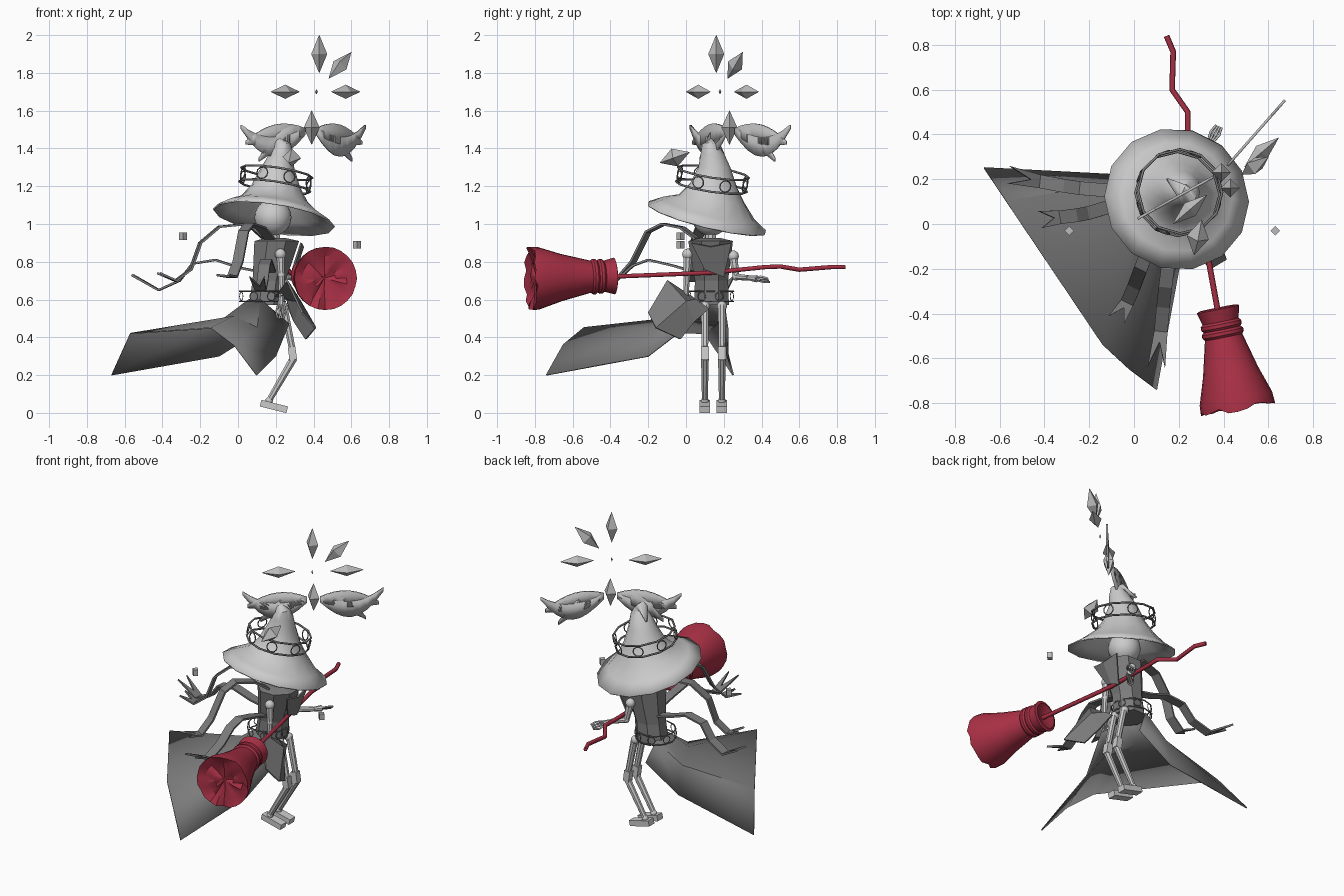
import bpy, bmesh, math, random
from mathutils import Vector, Matrix

random.seed(4)
cube = bpy.data.objects.get("Cube")
if cube:
    bpy.data.objects.remove(cube, do_unlink=True)


def material(name, colour):
    mat = bpy.data.materials.new(name)
    mat.use_nodes = True
    mat.diffuse_color = (*colour, 1)
    mat.node_tree.nodes["Principled BSDF"].inputs["Base Color"].default_value = (*colour, 1)
    return mat


LIGHT = material("light grey", (.6, .6, .6))
GEM = material("crystal grey", (.5, .5, .5))
DARK = material("dark grey", (.2, .2, .2))
RED = material("broom red", (.4, .03, .06))


def finish(name, bm, mat, smooth=None, thickness=0):
    """Turn a bmesh into a finished object."""
    bmesh.ops.recalc_face_normals(bm, faces=bm.faces[:])
    mesh = bpy.data.meshes.new(name)
    bm.to_mesh(mesh)
    bm.free()
    mesh.materials.append(mat)
    obj = bpy.data.objects.new(name, mesh)
    bpy.context.collection.objects.link(obj)
    if thickness:
        solid = obj.modifiers.new("thickness", "SOLIDIFY")
        solid.thickness, solid.offset = thickness, 0
    if smooth:
        bpy.ops.object.select_all(action="DESELECT")
        obj.select_set(True)
        bpy.context.view_layer.objects.active = obj
        bpy.ops.object.shade_smooth_by_angle(angle=math.radians(smooth))
    return obj


def circle(centre, radius, normal, sides, phase=0):
    """Points of a polygon square to a normal."""
    n = Vector(normal).normalized()
    a = (Vector((1, 0, 0)) - n * n.x).normalized()
    b = n.cross(a)
    turns = [math.tau * (i + phase) / sides for i in range(sides)]
    return [Vector(centre) + (a * math.cos(t) + b * math.sin(t)) * radius for t in turns]


def skin(name, rows, mat, closed=False, caps=False, **options):
    """Join rows of points with quads."""
    bm = bmesh.new()
    rows = [[bm.verts.new(p) for p in row] for row in rows]
    count = len(rows[0])
    for low, high in zip(rows, rows[1:]):
        for i in range(count if closed else count - 1):
            j = (i + 1) % count
            bm.faces.new((low[i], low[j], high[j], high[i]))
    if caps:
        bm.faces.new(rows[0])
        bm.faces.new(rows[-1])
    return finish(name, bm, mat, **options)


def limb(name, start, end, r1, r2, mat=LIGHT, sides=8):
    axis = Vector(end) - Vector(start)
    rows = [circle(start, r1, axis, sides, .5), circle(end, r2, axis, sides, .5)]
    return skin(name, rows, mat, closed=True, caps=True)


def tube(name, points, radius, mat, cyclic=False):
    curve = bpy.data.curves.new(name, "CURVE")
    curve.dimensions, curve.bevel_depth, curve.bevel_resolution = "3D", radius, 1
    curve.use_fill_caps = True
    spline = curve.splines.new("POLY")
    spline.points.add(len(points) - 1)
    for slot, p in zip(spline.points, points):
        slot.co = (*p, 1)
    spline.use_cyclic_u = cyclic
    curve.materials.append(mat)
    obj = bpy.data.objects.new(name, curve)
    bpy.context.collection.objects.link(obj)
    bpy.ops.object.select_all(action="DESELECT")
    obj.select_set(True)
    bpy.context.view_layer.objects.active = obj
    bpy.ops.object.convert(target="MESH")


def ball(name, centre, radius, mat=LIGHT, segments=12):
    bm = bmesh.new()
    bmesh.ops.create_uvsphere(bm, u_segments=segments, v_segments=segments // 2 + 2,
                              radius=radius, matrix=Matrix.Translation(centre))
    finish(name, bm, mat, smooth=60)


def box(name, centre, size, mat=LIGHT, angle=0, axis="Z"):
    bm = bmesh.new()
    place = Matrix.Translation(centre) @ Matrix.Rotation(math.radians(angle), 4, axis)
    bmesh.ops.create_cube(bm, size=1, matrix=place @ Matrix.Diagonal((*size, 1)))
    finish(name, bm, mat)


def crystal(name, centre, direction, length, width):
    d = Vector(direction).normalized()
    rows = [circle(Vector(centre) + d * length * t, r, d, 4)
            for t, r in ((-.5, .001), (0, width / 2), (.5, .001))]
    skin(name, rows, GEM, closed=True, caps=True)


# Pointed hat with a tilted brim and a folded tip
tilt, up = Vector((.156, .25, 1)), Vector((0, 0, 1))
hat = [((.19, .11, 1.03), .325, tilt), ((.19, .12, 1.075), .25, tilt),
       ((.19, .135, 1.13), .175, tilt + up), ((.2, .145, 1.2), .125, tilt + up * 2),
       ((.21, .15, 1.3), .083, up), ((.23, .14, 1.37), .06, up),
       ((.235, .13, 1.415), .042, (-.3, .1, 1)), ((.21, .15, 1.43), .028, (-.7, .4, .3)),
       ((.15, .2, 1.37), .003, (-.6, .4, -.6))]
skin("hat", [circle(c, r, n, 14) for c, r, n in hat], LIGHT, closed=True,
     smooth=50, thickness=.008)
ball("head", (.185, .13, 1.035), .098, segments=20)
limb("neck", (.2, .13, .88), (.19, .13, .97), .03, .03)


# Paired hoops joined by small rings, around the hat and the hips
def hoop_band(name, centre, radius, normal, gap, wire):
    n = Vector(normal).normalized()
    for side in (-.5, .5):
        tube(name + "_hoop", circle(Vector(centre) + n * gap * side, radius, n, 12),
             wire, DARK, True)
    for p in circle(centre, radius, n, 8, .5):
        tube(name + "_link", circle(p, gap * .42, p - Vector(centre), 10), wire * .6, DARK, True)


hoop_band("hat", (.2, .14, 1.235), .19, (.15, .15, 1), .075, .006)
hoop_band("hip", (.13, .13, .617), .122, up, .055, .004)

# Floating crystals
along = Vector((.76, .65, 0))
crystal("crest_crystal", (.39, .23, 1.51), up, .18, .085)
crystal("top_crystal", (.43, .16, 1.9), up, .2, .085)
crystal("slanted_crystal", (.54, .26, 1.84), (.12, .08, .14), .2, .085)
crystal("near_side_crystal", (.25, .065, 1.7), along, .2, .075)
crystal("far_side_crystal", (.57, .32, 1.7), along, .2, .075)
crystal("tiny_crystal", (.415, .18, 1.7), up, .025, .015)
crystal("fallen_crystal", (.285, -.06, 1.352), (.03, .14, .05), .17, .1)

# Crest wings, each of three curved feathers
feathers = [(.43, .09, .05), (.4, -.06, .05), (.32, -.15, .045)]
for side, out in (("near", Vector((-.87, -.48, 0))), ("far", Vector((.66, .75, 0)))):
    for reach, lift, width in feathers:
        rows = []
        for i in range(9):
            t = i / 8
            middle = -.11 * math.sin(t * math.pi * .8) * (lift > 0) + lift * t ** 2
            half = width * math.sin(math.pi * min(t * .85 + .1, 1)) + .002
            base = Vector((.39, .23, 1.49)) + out * (.04 + (reach - .04) * t)
            rows.append([base + up * (middle + half), base + up * (middle - half)])
        skin(side + "_wing_feather", rows, GEM, smooth=40, thickness=.012)

# Torso, lapel and floating cubes
torso = [((.15, .135, .57), .1), ((.165, .135, .7), .095), ((.205, .13, .91), .128),
         ((.2, .13, .925), .06)]
skin("torso", [circle(c, r, up, 8, .5) for c, r in torso], DARK, closed=True, caps=True)
skin("lapel", [[(.335, .03, .9), (.345, .13, .88), (.335, .24, .9)],
               [(.29, .1, .76), (.3, .15, .74), (.285, .2, .72)]], DARK, thickness=.01)
for name, spot in (("near_cube", (-.29, -.03, .935)), ("far_cube", (.63, -.03, .89))):
    box(name, spot, (.03, .03, .04), GEM, 45)

# Flared cape, listed as hem, middle and waist
cape = [[(-.67, .25, .2), (-.57, .1, .42), (-.14, -.54, .45), (-.02, -.65, .36), (.1, -.74, .2)],
        [(-.1, .22, .3), (-.1, .18, .48), (-.02, .0, .51), (.1, -.16, .45), (.2, -.2, .3)],
        [(.14, .22, .45), (.08, .2, .6), (.06, .12, .6), (.12, .05, .6), (.27, .02, .47)]]
skin("cape", cape, DARK, smooth=35, thickness=.008)

# Blown front coat flap
flap = [[(.2, .02, .62), (.26, .05, .6), (.27, .12, .55)],
        [(.26, -.1, .7), (.33, 0, .59), (.3, .04, .48)],
        [(.34, -.2, .53), (.41, -.16, .45), (.36, -.03, .39)]]
skin("coat_flap", flap, DARK, thickness=.01)


# Four trailing ribbons with forked ends
def ribbon(name, path):
    path = [Vector(p) for p in path]
    run = path[-1] - path[0]
    side = Vector((-run.y, run.x, 0)).normalized() * .03
    rows = [[p - side, p, p + side] for p in path]
    last = path[-1] - path[-2]
    rows[-1] = [path[-1] - side * 1.3, path[-1] - last * .7, path[-1] + side * 1.3]
    skin(name, rows, DARK, thickness=.012)


ribbon("side_high_ribbon", [(.14, .13, .92), (.05, .12, 1), (-.1, .08, .985), (-.2, .05, .9),
                            (-.25, .04, .76), (-.33, .03, .7), (-.42, .02, .74)])
ribbon("side_low_ribbon", [(.1, .15, .75), (0, .15, .77), (-.12, .15, .81), (-.24, .16, .79),
                           (-.31, .17, .7), (-.42, .19, .65), (-.56, .22, .73)])
ribbon("front_high_ribbon", [(.17, .06, .92), (.12, -.02, .98), (.06, -.12, 1), (.03, -.2, .96),
                             (0, -.28, .8), (-.03, -.35, .72), (-.08, -.43, .73)])
ribbon("front_low_ribbon", [(.17, .03, .75), (.16, -.07, .78), (.15, -.2, .81), (.14, -.28, .78),
                            (.13, -.37, .7), (.12, -.48, .65), (.1, -.64, .72)])

# Jointed legs
for side, y in (("right", .1), ("left", .19)):
    ball(side + "_hip", (.235, y, .565), .027)
    limb(side + "_thigh", (.24, y, .57), (.285, y, .35), .022, .019)
    box(side + "_knee", (.288, y, .315), (.04, .042, .07), angle=-8, axis="Y")
    limb(side + "_shin", (.295, y, .29), (.17, y, .075), .022, .017)
    ball(side + "_ankle", (.165, y, .065), .02)
    box(side + "_foot", (.19, y, .034), (.145, .055, .036), angle=14, axis="Y")

# Right arm hanging down, left arm reaching out
arms = {"right": [(.225, .01, .84), (.23, .005, .73), (.23, 0, .62), (.228, 0, .57)],
        "left": [(.23, .25, .83), (.25, .265, .72), (.32, .33, .715), (.345, .375, .71)]}
for side, (shoulder, elbow, wrist, palm) in arms.items():
    ball(side + "_shoulder", shoulder, .03)
    limb(side + "_upper_arm", shoulder, elbow, .024, .019)
    ball(side + "_elbow", elbow, .02)
    limb(side + "_forearm", elbow, wrist, .018, .015)
    limb(side + "_palm", wrist, palm, .013, .02)
    reach = (Vector(palm) - Vector(wrist)).normalized()
    spread = reach.cross(Vector((.3, 1, .2))).normalized()
    for i in range(4):
        base = Vector(palm) + spread * (i - 1.5) * .011
        tube(side + "_finger", [base, base + reach * .035 + spread * (i - 1.5) * .006,
                                base + reach * .07], .0055, LIGHT)

# Broom head with collar and ragged end
axis = Vector((-.2, 1, .03))
anchor = Vector((.375, -.38, .725))
profile = [(-.41, .001), (-.42, .06), (-.425, .12), (-.44, .168), (-.4, .165), (-.28, .125),
           (-.125, .085), (-.115, .094), (-.1, .094), (-.09, .084), (-.08, .092),
           (-.065, .092), (-.055, .082), (0, .097), (.005, .08), (-.02, .01)]
rows = []
for i, (t, r) in enumerate(profile):
    row = circle(anchor + axis * t, r, axis, 24)
    if 0 < i < 4:
        row = [p + axis * random.uniform(-.015, .015) for p in row]
    rows.append(row)
skin("broom_head", rows, RED, closed=True, caps=True, smooth=35)
tube("broom_handle", [(.38, -.42, .72), (.28, .13, .742), (.24, .42, .772), (.24, .5, .775),
                      (.17, .6, .758), (.175, .77, .772), (.145, .84, .772)], .013, RED)
